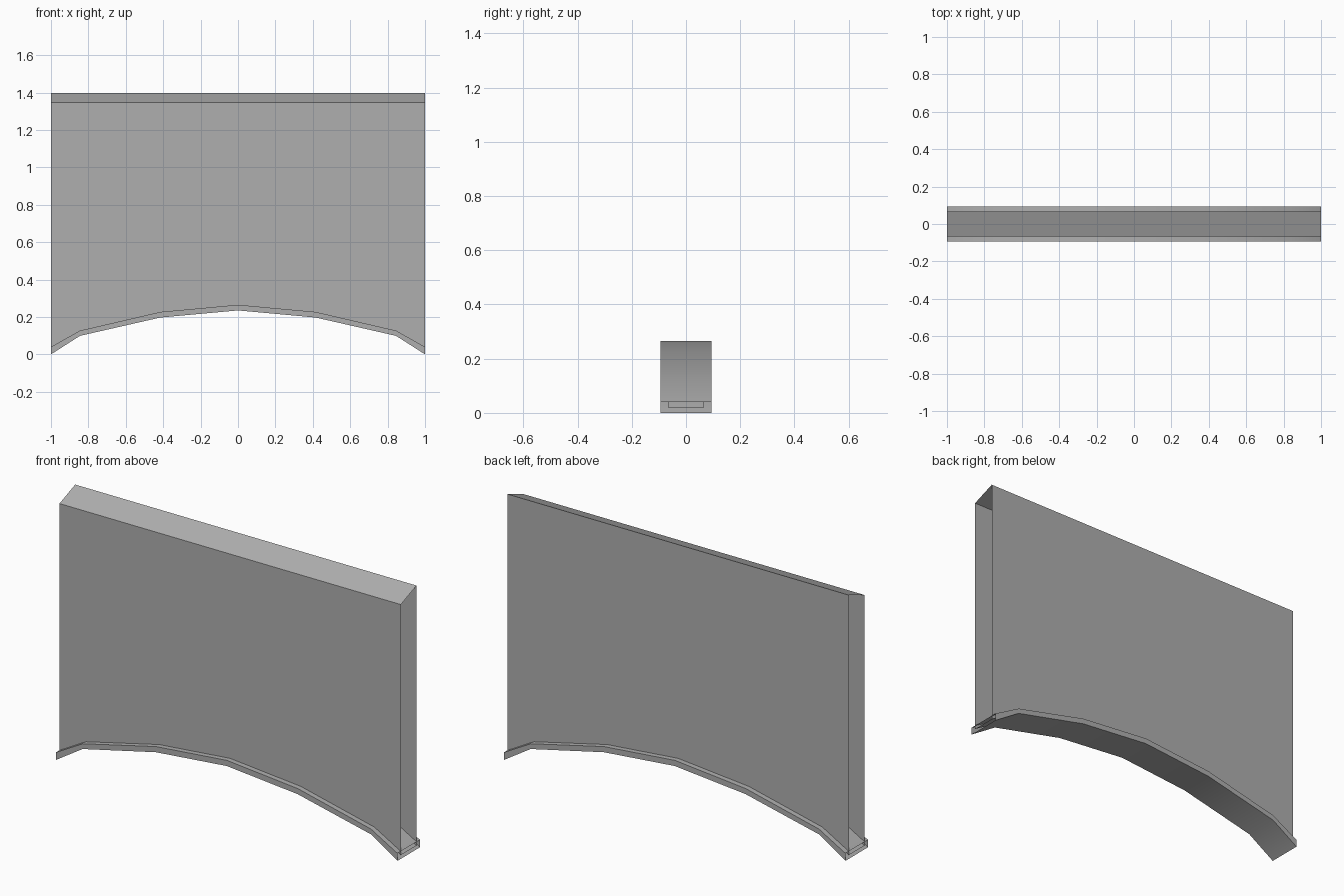
import bpy, bmesh

if "Cube" in bpy.data.objects:
    bpy.data.objects.remove(bpy.data.objects["Cube"])

# Half of the arch: x, underside z, top z (mirrored below)
HALF = [(0, 0.235, 0.265), (0.415, 0.197, 0.227), (0.845, 0.099, 0.127), (1, 0.0, 0.04)]
ARCH = [(-x, a, b) for x, a, b in reversed(HALF[1:])] + HALF

grey = bpy.data.materials.new("dark_grey")
grey.diffuse_color = (0.43, 0.43, 0.43, 1)
grey.use_nodes = True
grey.node_tree.nodes["Principled BSDF"].inputs["Base Color"].default_value = grey.diffuse_color


def sweep(name, sections):
    """Skin a list of closed cross-sections along the arch, leaving the ends open."""
    bm = bmesh.new()
    rings = [[bm.verts.new(p) for p in s] for s in sections]
    n = len(rings[0])
    for r, s in zip(rings, rings[1:]):
        for i in range(n):
            j = (i + 1) % n
            bm.faces.new((r[i], s[i], s[j], r[j]))
    bmesh.ops.recalc_face_normals(bm, faces=bm.faces)
    # merge coplanar strips of the flat sides
    bmesh.ops.dissolve_limit(bm, angle_limit=0.01, verts=bm.verts, edges=bm.edges)
    me = bpy.data.meshes.new(name)
    bm.to_mesh(me)
    bm.free()
    me.materials.append(grey)
    ob = bpy.data.objects.new(name, me)
    bpy.context.collection.objects.link(ob)
    bpy.ops.object.select_all(action='DESELECT')
    ob.select_set(True)
    bpy.context.view_layer.objects.active = ob
    bpy.ops.object.shade_smooth_by_angle(angle=0.55)


# Arched trim along the bottom edge
T = 0.094
sweep("arch_trim", [[(x, -T, a), (x, T, a), (x, T, b), (x, -T, b)] for x, a, b in ARCH])

# Hollow wall shell with open ends and a sloped top, sunk into the trim
W = 0.066
sweep("wall_shell", [[(x, -W, (a + b) / 2), (x, W, (a + b) / 2), (x, W, 1.397), (x, -W, 1.347)]
                     for x, a, b in ARCH])
